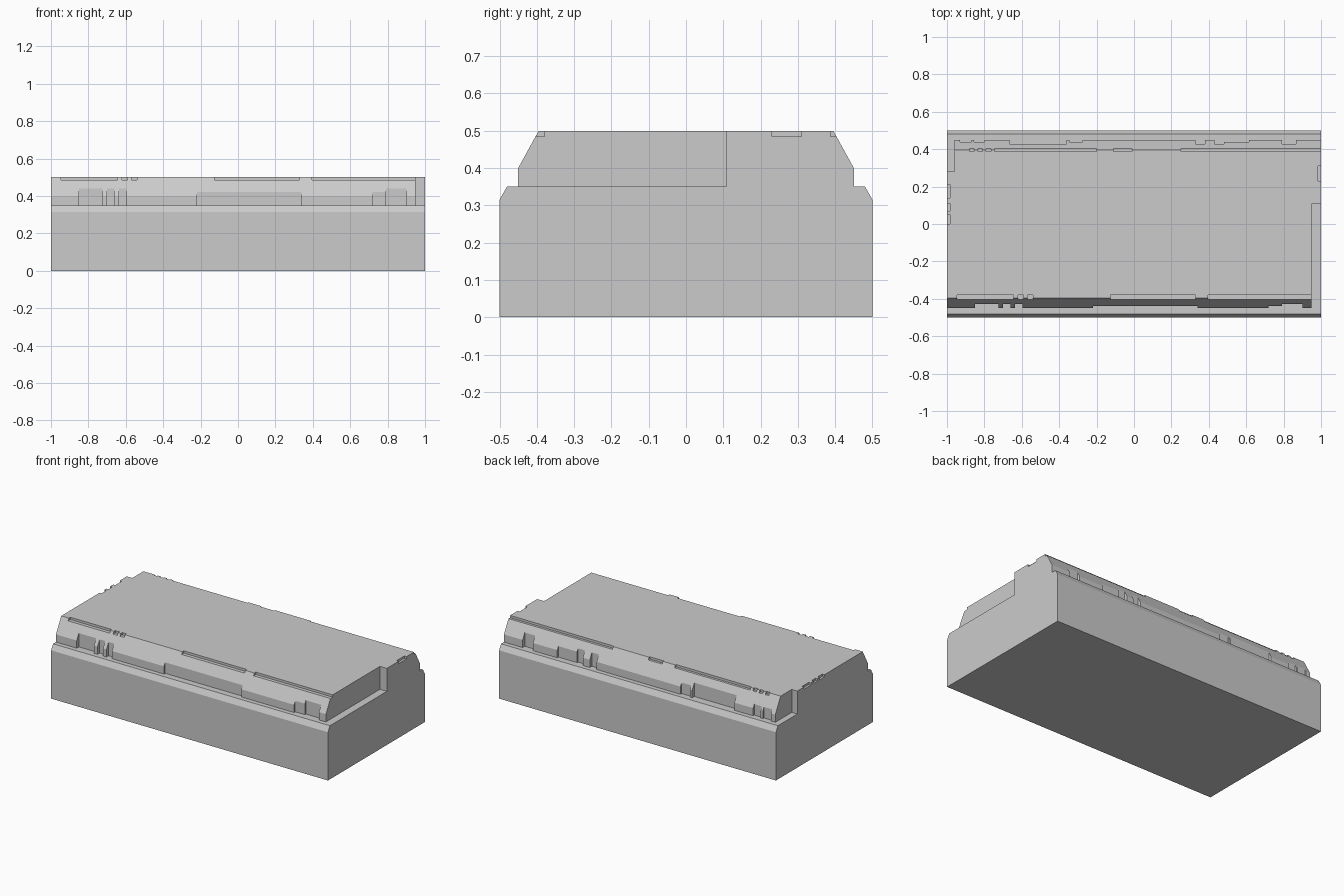
import bpy, bmesh

if "Cube" in bpy.data.objects:
    bpy.data.objects.remove(bpy.data.objects["Cube"])

# Main block: stepped, chamfered cross-section extruded along x
half = [(0.5, 0), (0.5, 0.315), (0.48, 0.35), (0.45, 0.35), (0.45, 0.40), (0.395, 0.5)]
profile = half + [(-y, z) for y, z in reversed(half)]
bm = bmesh.new()
face = bm.faces.new([bm.verts.new((-1, y, z)) for y, z in profile])
ext = bmesh.ops.extrude_face_region(bm, geom=[face])
bmesh.ops.translate(bm, vec=(2, 0, 0),
                    verts=[v for v in ext["geom"] if isinstance(v, bmesh.types.BMVert)])
bmesh.ops.recalc_face_normals(bm, faces=bm.faces)
mesh = bpy.data.meshes.new("platform_block")
bm.to_mesh(mesh)
bm.free()
block = bpy.data.objects.new("platform_block", mesh)
bpy.context.collection.objects.link(block)
bpy.context.view_layer.objects.active = block


def cut(x0, x1, y0, y1, z0, z1=0.6):
    """Carve an axis-aligned box out of the block."""
    bpy.ops.mesh.primitive_cube_add(size=1, location=((x0 + x1) / 2, (y0 + y1) / 2, (z0 + z1) / 2))
    cutter = bpy.context.object
    cutter.name = "notch_cutter"
    cutter.scale = (x1 - x0, y1 - y0, z1 - z0)
    cutter.hide_render = True
    bpy.context.view_layer.objects.active = block
    mod = block.modifiers.new("notch", "BOOLEAN")
    mod.operation, mod.solver, mod.object = "DIFFERENCE", "EXACT", cutter
    bpy.ops.object.modifier_apply(modifier=mod.name)
    bpy.data.objects.remove(cutter)


def side_cut(side, x0, x1, depth, z0, z1):
    """Notch in the front (-1) or back (1) slope, reaching in to y = depth."""
    ys = sorted((side * depth, side * 0.47))
    cut(x0, x1, ys[0], ys[1], z0, z1)


# End steps: long one on the right, corner one on the left
cut(0.95, 1.1, -0.6, 0.108, 0.35)
cut(-1.1, -0.96, 0.28, 0.6, 0.35)

# Tall and low recesses at the foot of the slopes
HIGH, LOW = 0.428, 0.438
front_foot = [(-0.85, -0.725, HIGH), (-0.70, -0.66, HIGH), (-0.635, -0.595, HIGH),
              (-0.22, 0.34, LOW), (0.72, 0.79, LOW), (0.79, 0.90, HIGH)]
back_foot = [(0.79, 0.865, HIGH), (0.48, 0.615, LOW), (0.43, 0.48, HIGH), (0.33, 0.38, HIGH),
             (-0.345, -0.275, LOW), (-0.665, -0.36, HIGH), (-0.855, -0.80, LOW), (-0.93, -0.87, LOW)]
for side, cuts in ((-1, front_foot), (1, back_foot)):
    for x0, x1, depth in cuts:
        side_cut(side, x0, x1, depth, 0.35, 0.46)

# Shallow nicks along the top edges
front_top = [(-0.945, -0.645), (-0.62, -0.59), (-0.57, -0.54), (-0.125, 0.33), (0.395, 0.96)]
back_top = [(0.25, 1.1), (-0.11, -0.01), (-0.745, -0.20), (-0.79, -0.765), (-0.835, -0.81), (-0.88, -0.855)]
for x0, x1 in front_top:
    side_cut(-1, x0, x1, 0.38, 0.485, 0.6)
for x0, x1 in back_top:
    side_cut(1, x0, x1, 0.387, 0.485, 0.6)

# Nicks on the top of the two ends
cut(0.985, 1.1, 0.23, 0.31, 0.485)
for y0, y1 in [(0.0, 0.05), (0.07, 0.11), (0.14, 0.21)]:
    cut(-1.1, -0.985, y0, y1, 0.485)
